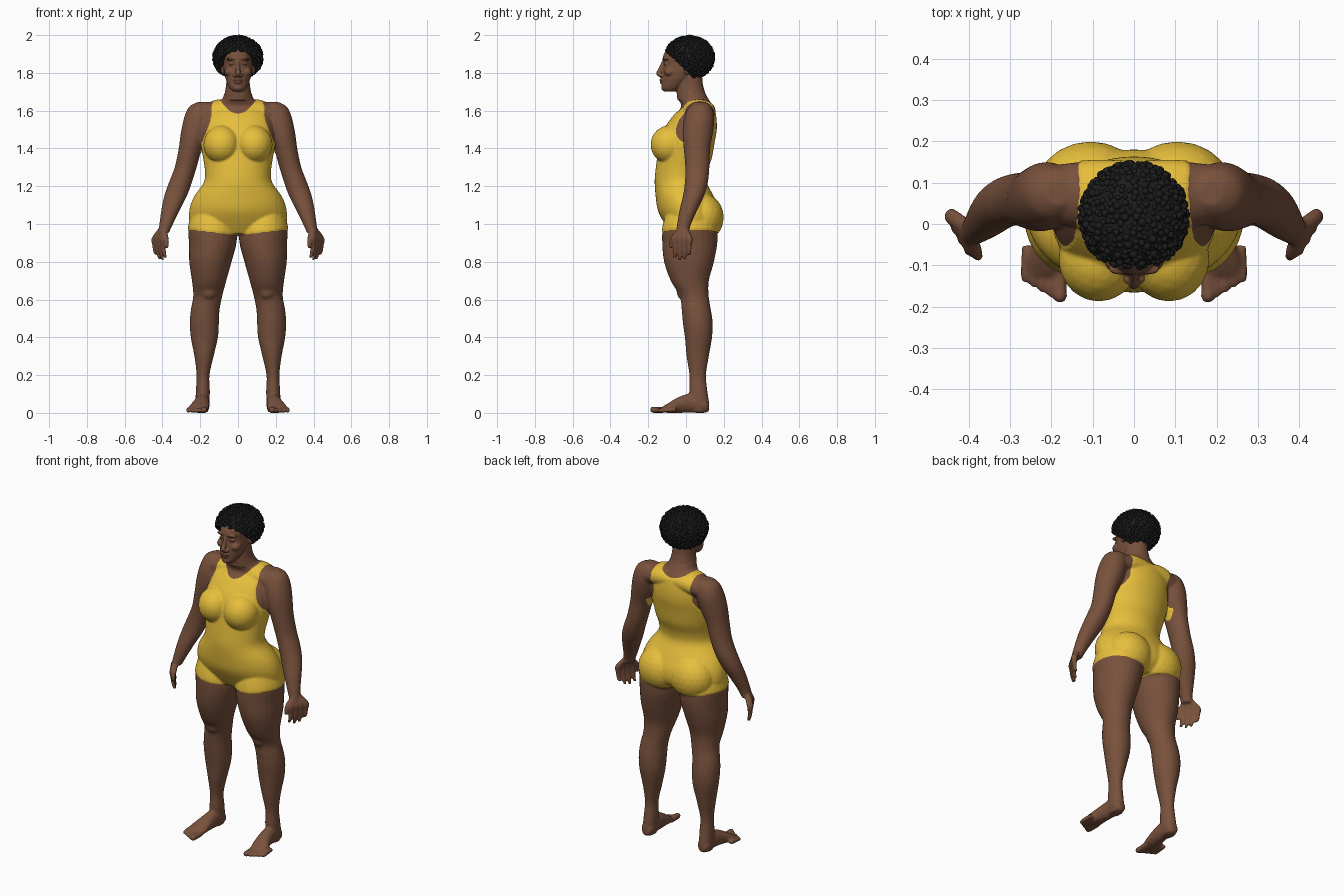
import bpy, bmesh, math, random
from mathutils import Vector, Matrix

random.seed(4)
if "Cube" in bpy.data.objects:
    bpy.data.objects.remove(bpy.data.objects["Cube"])


def material(name, r, g, b):
    m = bpy.data.materials.new(name)
    m.use_nodes = True
    m.diffuse_color = (r, g, b, 1)
    bsdf = m.node_tree.nodes["Principled BSDF"]
    bsdf.inputs["Base Color"].default_value = (r, g, b, 1)
    bsdf.inputs["Roughness"].default_value = 0.7
    return m


SKIN = material("brown_skin", 0.19, 0.083, 0.046)
SUIT = material("yellow_fabric", 0.80, 0.52, 0.045)
HAIR = material("black_hair", 0.012, 0.012, 0.013)
LIPS = material("dark_lips", 0.13, 0.05, 0.035)
DARK = material("dark_brown", 0.05, 0.025, 0.016)


def loft(bm, rings, axis="z", side=1, n=28, steps=4):
    """Closed tube through elliptical rings (x, y, z, a, b), smoothly interpolated."""
    pts = [Vector(r) for r in rings]
    path = []
    for i in range(len(pts) - 1):
        p0, p1, p2, p3 = pts[max(i - 1, 0)], pts[i], pts[i + 1], pts[min(i + 2, len(pts) - 1)]
        for k in range(steps):
            t = k / steps
            path.append(p1 + (p2 - p0) * (t / 2) + (2 * p0 - 5 * p1 + 4 * p2 - p3) * (t * t / 2)
                        + (3 * p1 - p0 - 3 * p2 + p3) * (t ** 3 / 2))
    path.append(pts[-1])
    loops = []
    for x, y, z, a, b in path:
        loop = []
        for k in range(n):
            u, v = a * math.cos(math.tau * k / n), b * math.sin(math.tau * k / n)
            d = {"z": (u, v, 0), "y": (u, 0, v), "x": (0, u, v)}[axis]
            loop.append(bm.verts.new(((x + d[0]) * side, y + d[1], z + d[2])))
        loops.append(loop)
    for lo, hi in zip(loops, loops[1:]):
        for k in range(n):
            bm.faces.new((lo[k], lo[(k + 1) % n], hi[(k + 1) % n], hi[k]))
    bm.faces.new(loops[0][::-1])
    bm.faces.new(loops[-1])


def ball(bm, centre, radii, side=1, detail=3):
    m = Matrix.Translation((centre[0] * side, centre[1], centre[2])) @ Matrix.Diagonal((*radii, 1))
    bmesh.ops.create_icosphere(bm, subdivisions=detail, radius=1, matrix=m)


def fuse(name, bm, voxel, rounds, mats, rule):
    """Weld overlapping parts into one smooth skin and colour its faces by a rule."""
    bmesh.ops.recalc_face_normals(bm, faces=bm.faces)
    raw = bpy.data.meshes.new(name + "_parts")
    bm.to_mesh(raw)
    bm.free()
    ob = bpy.data.objects.new(name, raw)
    bpy.context.collection.objects.link(ob)
    mod = ob.modifiers.new("Weld", "REMESH")
    mod.mode, mod.voxel_size = "VOXEL", voxel
    mod = ob.modifiers.new("Soften", "SMOOTH")
    mod.factor, mod.iterations = 0.5, rounds
    mesh = bpy.data.meshes.new_from_object(ob.evaluated_get(bpy.context.evaluated_depsgraph_get()))
    ob.modifiers.clear()
    ob.data = mesh
    mesh.materials.clear()
    for m in mats:
        mesh.materials.append(m)
    for p in mesh.polygons:
        p.material_index = rule(p.center)
        p.use_smooth = True
    return ob


def line(z, pts):
    """Piecewise linear lookup, heights descending."""
    for (z1, w1), (z2, w2) in zip(pts, pts[1:]):
        if z >= z2:
            return w1 + (w2 - w1) * max(0, z1 - z) / (z1 - z2)
    return pts[-1][1]


# ---- body: trunk
body = bmesh.new()
loft(body, [(0, .02, .95, .19, .10), (0, .03, 1.0, .25, .14), (0, .015, 1.07, .255, .16),
            (0, -.005, 1.14, .232, .152), (0, -.028, 1.22, .178, .135), (0, -.025, 1.28, .172, .134),
            (0, -.008, 1.35, .182, .142), (0, .005, 1.43, .195, .143), (0, .022, 1.5, .195, .138),
            (0, .045, 1.57, .18, .112), (0, .06, 1.62, .13, .085), (0, .04, 1.66, .085, .08),
            (0, .025, 1.7, .07, .074)], n=48)
for s in (1, -1):
    ball(body, (.085, -.085, 1.42), (.095, .10, .10), s)       # bust
    ball(body, (.105, .085, 1.035), (.13, .112, .125), s)      # seat
    # shoulder slope
    loft(body, [(0, .06, 1.6, .09, .058), (.1, .07, 1.597, .083, .06), (.2, .072, 1.575, .07, .058)], "x", s)
    # arm
    loft(body, [(.185, .075, 1.645, .03, .03), (.195, .075, 1.62, .065, .06), (.21, .07, 1.56, .076, .08),
                (.228, .062, 1.48, .075, .08), (.252, .058, 1.4, .062, .07), (.277, .06, 1.3, .058, .064),
                (.305, .055, 1.22, .061, .061), (.33, .04, 1.15, .06, .056), (.355, .015, 1.08, .05, .048),
                (.38, -.01, 1.0, .036, .037), (.395, -.02, .95, .028, .034)], side=s)
    # palm and fingers
    for i, drop in enumerate((.82, .808, .812, .835)):
        x, y = .392 + .015 * i, -.058 + .025 * i
        loft(body, [(.392 + .004 * i, -.03 + .008 * i, .975, .018, .018), (x + .003, y, .925, .018, .02),
                    (x + .004, y, .89, .014, .0145), (x, y, .85, .0115, .0115), (x - .009, y, drop, .009, .009)],
             side=s, n=14)
    loft(body, [(.395, -.035, .965, .018, .02), (.382, -.065, .93, .015, .017),
                (.378, -.078, .9, .012, .012), (.376, -.08, .872, .009, .009)], side=s, n=14)
    # leg
    loft(body, [(.14, .02, 1.06, .10, .12), (.135, .02, .98, .128, .143), (.134, .02, .9, .126, .146),
                (.146, .016, .8, .112, .132), (.153, .02, .7, .091, .101), (.16, .043, .62, .077, .077),
                (.173, .054, .55, .076, .077), (.178, .062, .48, .077, .079), (.178, .066, .4, .072, .072),
                (.18, .062, .3, .051, .059), (.185, .062, .2, .034, .044), (.186, .065, .12, .037, .048),
                (.188, .072, .05, .037, .05), (.188, .072, .004, .03, .044)], side=s)
    ball(body, (.155, -.01, .645), (.045, .04, .05), s)        # kneecap
    # foot and toes
    loft(body, [(.188, .122, .032, .018, .022), (.188, .1, .04, .037, .04), (.188, .04, .052, .037, .052),
                (.195, -.03, .044, .043, .044), (.208, -.09, .027, .053, .027), (.213, -.125, .017, .046, .015)],
         "y", s)
    for i in range(5):
        r = .012 if i else .017
        x, y = .176 + .021 * i, -.1 + .012 * i
        loft(body, [(x, y, .018, r, r), (x + .003, y - .055, .015, r, r), (x + .003, y - .078, r, r, r * .95),
                    (x + .003, y - .09, r * .9, r * .6, r * .6)], "y", s, n=14)

ARM_LINE = [(1.43, .195), (1.35, .202), (1.2, .228), (1.1, .264), (1.0, .3)]
FRONT_HOLE = [(1.66, .135), (1.55, .145), (1.48, .17), (1.43, .195)]
BACK_HOLE = [(1.66, .132), (1.5, .132), (1.46, .155), (1.43, .185)]


def suit_rule(c):
    x, y, z = abs(c.x), c.y, c.z
    if z < .94 + .12 * min(x, .26):
        return 0                                                # hem
    neckline = 1.585 + 8 * x * x if y < .06 else 1.625 + 4 * x * x
    if z > neckline:
        return 0
    edge = ARM_LINE if z < 1.43 else FRONT_HOLE if y < .06 else BACK_HOLE
    return int(x < line(z, edge))


figure = fuse("body_with_suit", body, .006, 6, (SKIN, SUIT), suit_rule)

# even out the suit's borders and lift the cloth slightly
bm = bmesh.new()
bm.from_mesh(figure.data)
bm.normal_update()
rim = [e for e in bm.edges if len({f.material_index for f in e.link_faces}) == 2]
links = {}
for e in rim:
    for v in e.verts:
        links.setdefault(v, []).append(e.other_vert(v))
for _ in range(6):
    moved = {v: (v.co + sum((o.co for o in near), Vector()) / len(near)) / 2 for v, near in links.items()}
    for v, co in moved.items():
        v.co = co
for v in bm.verts:
    if v not in links and v.link_faces and v.link_faces[0].material_index == 1:
        v.co += v.normal * .003
bm.to_mesh(figure.data)
bm.free()

# ---- head with neck and face
head = bmesh.new()
loft(head, [(0, .035, 1.655, .08, .08), (0, .025, 1.7, .069, .075), (0, .018, 1.75, .062, .07),
            (0, .015, 1.82, .06, .07)])
loft(head, [(0, -.085, 1.702, .028, .032), (0, -.075, 1.72, .045, .054), (0, -.052, 1.76, .063, .076),
            (0, -.028, 1.8, .073, .099), (0, -.005, 1.845, .078, .116), (0, 0, 1.875, .08, .124),
            (0, .003, 1.905, .079, .117), (0, .01, 1.94, .068, .095), (0, .01, 1.97, .04, .055)], n=40)
loft(head, [(0, -.118, 1.862, .008, .01), (0, -.13, 1.825, .011, .015), (0, -.142, 1.8, .014, .016),
            (0, -.138, 1.786, .013, .014), (0, -.128, 1.776, .01, .009)], n=16)
ball(head, (0, -.124, 1.763), (.026, .017, .008))               # upper lip
ball(head, (0, -.123, 1.749), (.022, .017, .0085))              # lower lip
ball(head, (0, -.112, 1.72), (.024, .02, .017))                 # chin
for s in (1, -1):
    ball(head, (.016, -.132, 1.787), (.011, .013, .009), s)     # nostril
    ball(head, (.033, -.108, 1.872), (.03, .015, .008), s)      # brow
    ball(head, (.032, -.105, 1.846), (.017, .012, .009), s)     # eyelid
    ball(head, (.043, -.085, 1.805), (.03, .032, .026), s)      # cheek
    ball(head, (.08, .005, 1.822), (.011, .02, .032), s)        # ear


def face_rule(c):
    x, z = abs(c.x), c.z
    if c.y > -.085:
        return 0
    if ((x - .032) / .015) ** 2 + ((z - 1.846) / .0045) ** 2 < 1:
        return 2                                                # eyes
    if .014 < x < .055 and abs(z - 1.873 + 4 * (x - .036) ** 2) < .0035:
        return 2                                                # eyebrows
    if (x / .026) ** 2 + ((z - 1.756) / .014) ** 2 < 1 and c.y < -.118:
        return 1                                                # lips
    return 0


fuse("head", head, .0035, 4, (SKIN, LIPS, DARK), face_rule)

# ---- hair: trimmed cap covered in small curls
centre, size = Vector((0, .018, 1.881)), Vector((.128, .129, .112))
cut_point, cut_normal = Vector((0, -.12, 1.935)), Vector((0, .69, .72)).normalized()
hair = bmesh.new()
ball(hair, centre, size, detail=4)
cut = bmesh.ops.bisect_plane(hair, geom=hair.verts[:] + hair.edges[:] + hair.faces[:],
                             plane_co=cut_point, plane_no=cut_normal, clear_inner=True)
border = [e for e in cut["geom_cut"] if isinstance(e, bmesh.types.BMEdge)]
bmesh.ops.holes_fill(hair, edges=border)
spots = [v.co.copy() for e in border for v in e.verts[:1]][::2]
count = 620
for i in range(count):
    h = 1 - 2 * (i + .5) / count
    a = i * math.pi * (3 - math.sqrt(5)) + random.uniform(-.1, .1)
    r = math.sqrt(1 - h * h)
    p = centre + Vector((r * math.cos(a) * size.x, r * math.sin(a) * size.y, h * size.z))
    if (p - cut_point).dot(cut_normal) > 0:
        spots.append(p)
for p in spots:
    r = random.uniform(.006, .0105)
    ball(hair, p, (r, r, r), detail=2)
mesh = bpy.data.meshes.new("hair")
hair.to_mesh(mesh)
hair.free()
mesh.materials.append(HAIR)
for p in mesh.polygons:
    p.use_smooth = len(p.vertices) < 5
bpy.context.collection.objects.link(bpy.data.objects.new("hair", mesh))
